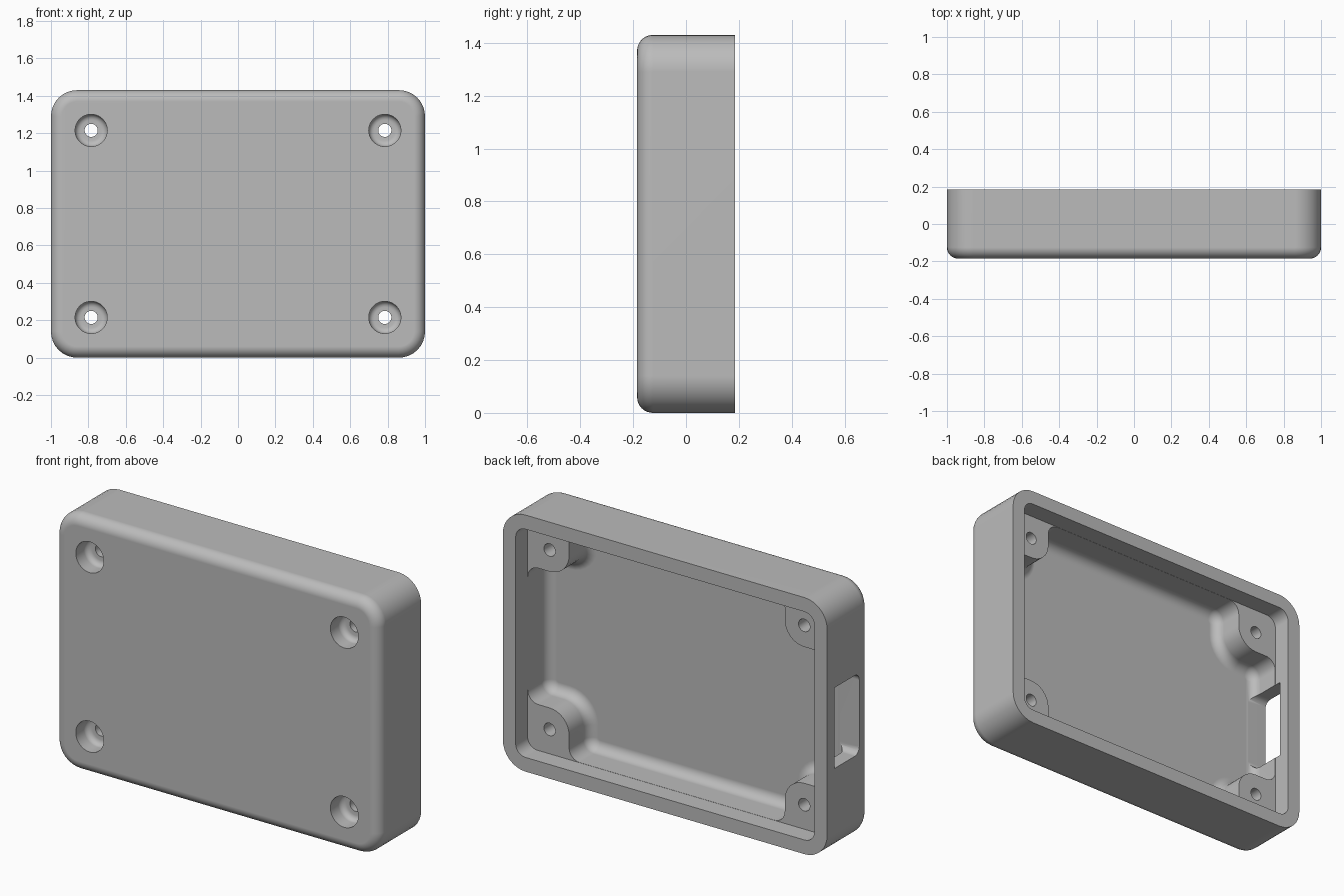
import bpy, bmesh, math
from mathutils import Vector

cube = bpy.data.objects.get("Cube")
if cube:
    bpy.data.objects.remove(cube, do_unlink=True)

# Main sizes
HALF_W, HALF_H, HALF_D = 1.0, 0.715, 0.185
WALL = 0.08
FLOOR_Y, POST_Y = -0.1, 0.08
SCREW_X, SCREW_Z = 0.785, 0.5
POST_REACH = 0.12
SIGNS = ((1, 1), (-1, 1), (-1, -1), (1, -1))
STEPS = 8

grey = bpy.data.materials.new("light_grey_plastic")
grey.use_nodes = True
colour = (0.5, 0.5, 0.5, 1)
grey.diffuse_color = colour
grey.node_tree.nodes["Principled BSDF"].inputs["Base Color"].default_value = colour


def mirrored(quarter):
    """Repeat one quadrant's corners into a counter-clockwise outline."""
    out = []
    for sx, sz in SIGNS:
        part = [Vector((x * sx, z * sz)) for x, z in quarter]
        out += part if sx * sz > 0 else part[::-1]
    return out


def rounded(corners, convex, concave, inset):
    """Inset a right-angled outline and round its corners."""
    ring = []
    for i, p in enumerate(corners):
        into = (p - corners[i - 1]).normalized()
        away = (corners[(i + 1) % len(corners)] - p).normalized()
        p = p + inset * Vector((-into.y - away.y, into.x + away.x))
        r = convex - inset if into.cross(away) > 0 else concave + inset
        centre = p + r * (away - into)
        for k in range(STEPS + 1):
            t = k / STEPS * math.pi / 2
            ring.append(centre + r * (into * math.sin(t) - away * math.cos(t)))
    return ring


def loft(bm, layers):
    """Skin closed (x, z) rings stacked along y and cap both ends."""
    rows = [[bm.verts.new((p[0], y, p[1] + HALF_H)) for p in ring] for y, ring in layers]
    n = len(rows[0])
    for a, b in zip(rows, rows[1:]):
        for i in range(n):
            j = (i + 1) % n
            bm.faces.new((a[i], a[j], b[j], b[i]))
    bm.faces.new(rows[0])
    bm.faces.new(rows[-1][::-1])


def finish(name, bm):
    bmesh.ops.recalc_face_normals(bm, faces=bm.faces)
    mesh = bpy.data.meshes.new(name)
    bm.to_mesh(mesh)
    bm.free()
    mesh.materials.append(grey)
    obj = bpy.data.objects.new(name, mesh)
    bpy.context.collection.objects.link(obj)
    return obj


def tray(name, quarter, convex, concave, y0, y1, fillet=0):
    """Outline extruded along y, with a rounded edge at the y0 end."""
    corners = mirrored(quarter)
    layers = []
    for k in range(STEPS + 1 if fillet else 1):
        t = k / STEPS * math.pi / 2
        inset = fillet * (1 - math.sin(t))
        layers.append((y0 + fillet * (1 - math.cos(t)), rounded(corners, convex, concave, inset)))
    layers.append((y1, rounded(corners, convex, concave, 0)))
    bm = bmesh.new()
    loft(bm, layers)
    return finish(name, bm)


# Shell with rounded front edge
shell = tray("enclosure_shell", [(HALF_W, HALF_H)], 0.14, 0, -HALF_D, HALF_D, 0.06)

# Deep cavity that leaves the four corner posts standing
ix, iz = HALF_W - WALL, HALF_H - WALL
px, pz = SCREW_X - POST_REACH, SCREW_Z - POST_REACH
cavity = tray("cavity_cutter", [(ix, pz), (px, pz), (px, iz)], 0.065, POST_REACH, FLOOR_Y, 0.3, 0.055)

# Shallow cavity above the post tops
mouth = tray("mouth_cutter", [(ix + 0.001, iz + 0.001)], 0.06, 0, POST_Y, 0.3)

# Counterbored screw holes
bm = bmesh.new()
profile = [(-0.3, 0.086), (-0.115, 0.086)]
for k in range(1, 5):
    t = k / 4 * math.pi / 2
    profile.append((-0.115 + 0.03 * math.sin(t), 0.056 + 0.03 * math.cos(t)))
profile += [(-0.085, 0.035), (0.2, 0.035)]
for sx, sz in SIGNS:
    layers = []
    for y, r in profile:
        turns = [k / 40 * math.tau for k in range(40)]
        layers.append((y, [(sx * SCREW_X + r * math.cos(a), sz * SCREW_Z + r * math.sin(a)) for a in turns]))
    loft(bm, layers)
screws = finish("screw_hole_cutter", bm)

# Connector window in the right side wall
bm = bmesh.new()
bmesh.ops.create_cube(bm, size=1)
bmesh.ops.scale(bm, vec=(0.3, 0.218, 0.45), verts=bm.verts)
bmesh.ops.translate(bm, vec=(-1.0, 0.011, HALF_H), verts=bm.verts)
front = [e for e in bm.edges if all(v.co.y < 0 for v in e.verts)
         and abs(e.verts[0].co.x - e.verts[1].co.x) > 0.1]
bmesh.ops.bevel(bm, geom=front, offset=0.04, segments=6, profile=0.5, affect='EDGES')
window = finish("window_cutter", bm)

# Cut everything out of the shell
bpy.ops.object.select_all(action='DESELECT')
bpy.context.view_layer.objects.active = shell
shell.select_set(True)
for cutter in (cavity, mouth, screws, window):
    cutter.hide_render = True
    mod = shell.modifiers.new(cutter.name, 'BOOLEAN')
    mod.operation = 'DIFFERENCE'
    mod.solver = 'EXACT'
    mod.object = cutter
    bpy.ops.object.modifier_apply(modifier=mod.name)
    bpy.data.objects.remove(cutter, do_unlink=True)

# Smooth rounds, crisp edges, flat large faces
bpy.ops.object.shade_smooth_by_angle(angle=math.radians(35))
weighted = shell.modifiers.new("flat_faces", 'WEIGHTED_NORMAL')
weighted.keep_sharp = True
